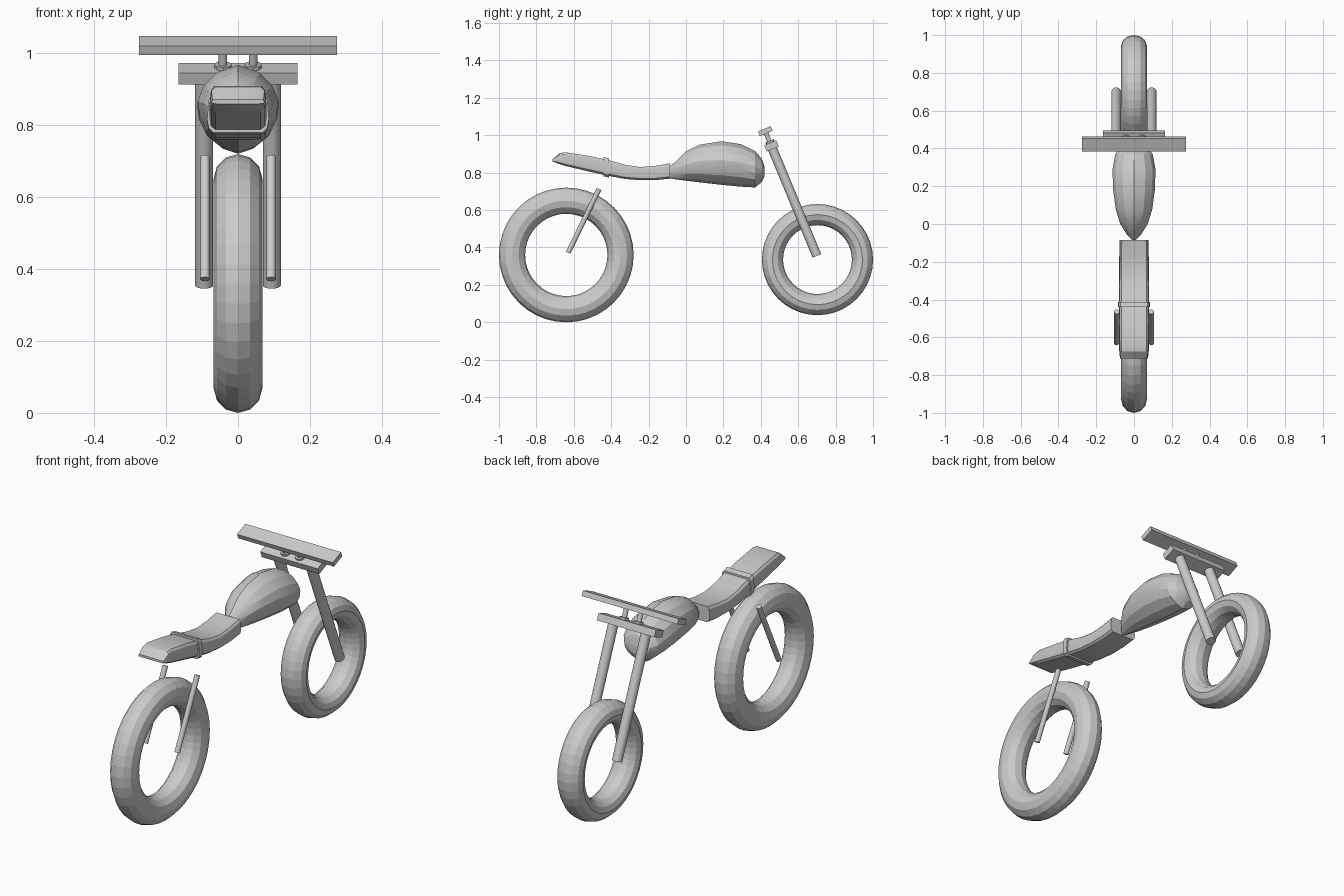
import bpy, math
from mathutils import Vector

if "Cube" in bpy.data.objects:
    bpy.data.objects.remove(bpy.data.objects["Cube"])


def smooth(obj, angle):
    bpy.ops.object.select_all(action='DESELECT')
    obj.select_set(True)
    bpy.context.view_layer.objects.active = obj
    bpy.ops.object.shade_smooth_by_angle(angle=math.radians(angle))


def tire(name, y, z, outer, inner, half_width):
    minor = (outer - inner) / 2
    bpy.ops.mesh.primitive_torus_add(major_radius=inner + minor, minor_radius=minor,
                                     major_segments=40, minor_segments=12,
                                     location=(0, y, z), rotation=(0, math.pi / 2, 0))
    obj = bpy.context.object
    obj.name = name
    obj.scale.z = half_width / minor


def rod(name, a, b, radius, sides=16):
    a, b = Vector(a), Vector(b)
    bpy.ops.mesh.primitive_cylinder_add(vertices=sides, radius=radius, depth=(b - a).length,
                                        location=(a + b) / 2)
    obj = bpy.context.object
    obj.name = name
    obj.rotation_euler = (b - a).to_track_quat('Z', 'Y').to_euler()
    smooth(obj, 35)


def slab(name, y, z, size):
    bpy.ops.mesh.primitive_cube_add(size=1, location=(0, y, z), rotation=(RAKE, 0, 0))
    obj = bpy.context.object
    obj.name = name
    obj.scale = size


def loft(name, rings, angle):
    n = len(rings[0])
    verts = [p for r in rings for p in r]
    faces = [(i * n + j, i * n + (j + 1) % n, (i + 1) * n + (j + 1) % n, (i + 1) * n + j)
             for i in range(len(rings) - 1) for j in range(n)]
    faces += [tuple(range(n))[::-1], tuple(range(len(verts) - n, len(verts)))]
    mesh = bpy.data.meshes.new(name)
    mesh.from_pydata(verts, [], faces)
    obj = bpy.data.objects.new(name, mesh)
    bpy.context.collection.objects.link(obj)
    bpy.context.view_layer.objects.active = obj
    obj.select_set(True)
    bpy.ops.object.mode_set(mode='EDIT')
    bpy.ops.mesh.select_all(action='SELECT')
    bpy.ops.mesh.normals_make_consistent(inside=False)
    bpy.ops.object.mode_set(mode='OBJECT')
    smooth(obj, angle)


def mirrored(half):
    # half section runs top to bottom on +x; centre points are not doubled
    return half + [(-x, z) for x, z in reversed(half) if x > 0]


RAKE = math.radians(22.5)

# Wheels
tire("rear_tire", -0.64, 0.36, 0.36, 0.22, 0.068)
tire("front_tire", 0.703, 0.335, 0.297, 0.184, 0.068)

# Fork legs, rear shocks and handlebar risers
for side, s in (("left", -1), ("right", 1)):
    rod(side + "_fork_leg", (s * 0.094, 0.455, 0.945), (s * 0.094, 0.70, 0.355), 0.025)
    rod(side + "_rear_shock", (s * 0.092, -0.63, 0.372), (s * 0.092, -0.465, 0.712), 0.0135)
    x = s * 0.042
    rod(side + "_riser", (x, 0.455, 0.945), (x, 0.425, 1.018), 0.012, 12)
    rod(side + "_riser_base", (x, 0.453, 0.955), (x, 0.447, 0.970), 0.024, 8)

# Fork clamp and handlebar
slab("fork_clamp", 0.457, 0.943, (0.33, 0.07, 0.036))
slab("handlebar", 0.424, 1.022, (0.55, 0.074, 0.027))

# Fuel tank: y, bottom, top, half width
tank_section = mirrored([(0, 1), (0.53, 0.91), (0.86, 0.75), (1, 0.57), (0.96, 0.4),
                         (0.78, 0.22), (0.42, 0.07), (0, 0)])
tank = [(-0.087, 0.77, 0.835, 0.008), (-0.06, 0.765, 0.855, 0.035), (0, 0.757, 0.915, 0.073),
        (0.075, 0.748, 0.95, 0.096), (0.19, 0.735, 0.968, 0.112), (0.295, 0.725, 0.952, 0.113),
        (0.37, 0.721, 0.915, 0.099), (0.405, 0.75, 0.875, 0.072), (0.42, 0.78, 0.83, 0.035)]
loft("fuel_tank", [[(x * w, y, b + z * (t - b)) for x, z in tank_section]
                   for y, b, t, w in tank], 20)

# Seat: y, bottom, top, half width
seat_section = mirrored([(0.84, 1), (0.95, 0.86), (1, 0.35), (0.95, 0.12), (0.8, 0)])


def seat_rings(stations):
    return [[(x * w, y, b + z * (t - b)) for x, z in seat_section] for y, b, t, w in stations]


loft("seat", seat_rings([
    (-0.085, 0.768, 0.85, 0.077), (-0.165, 0.76, 0.836, 0.078), (-0.245, 0.76, 0.83, 0.079),
    (-0.325, 0.766, 0.842, 0.079), (-0.41, 0.782, 0.866, 0.079), (-0.51, 0.804, 0.888, 0.079),
    (-0.645, 0.836, 0.909, 0.079), (-0.675, 0.845, 0.904, 0.078),
    (-0.713, 0.86, 0.872, 0.074)]), 25)
loft("seat_strap", seat_rings([(-0.412, 0.774, 0.876, 0.086), (-0.44, 0.780, 0.884, 0.086)]), 25)
